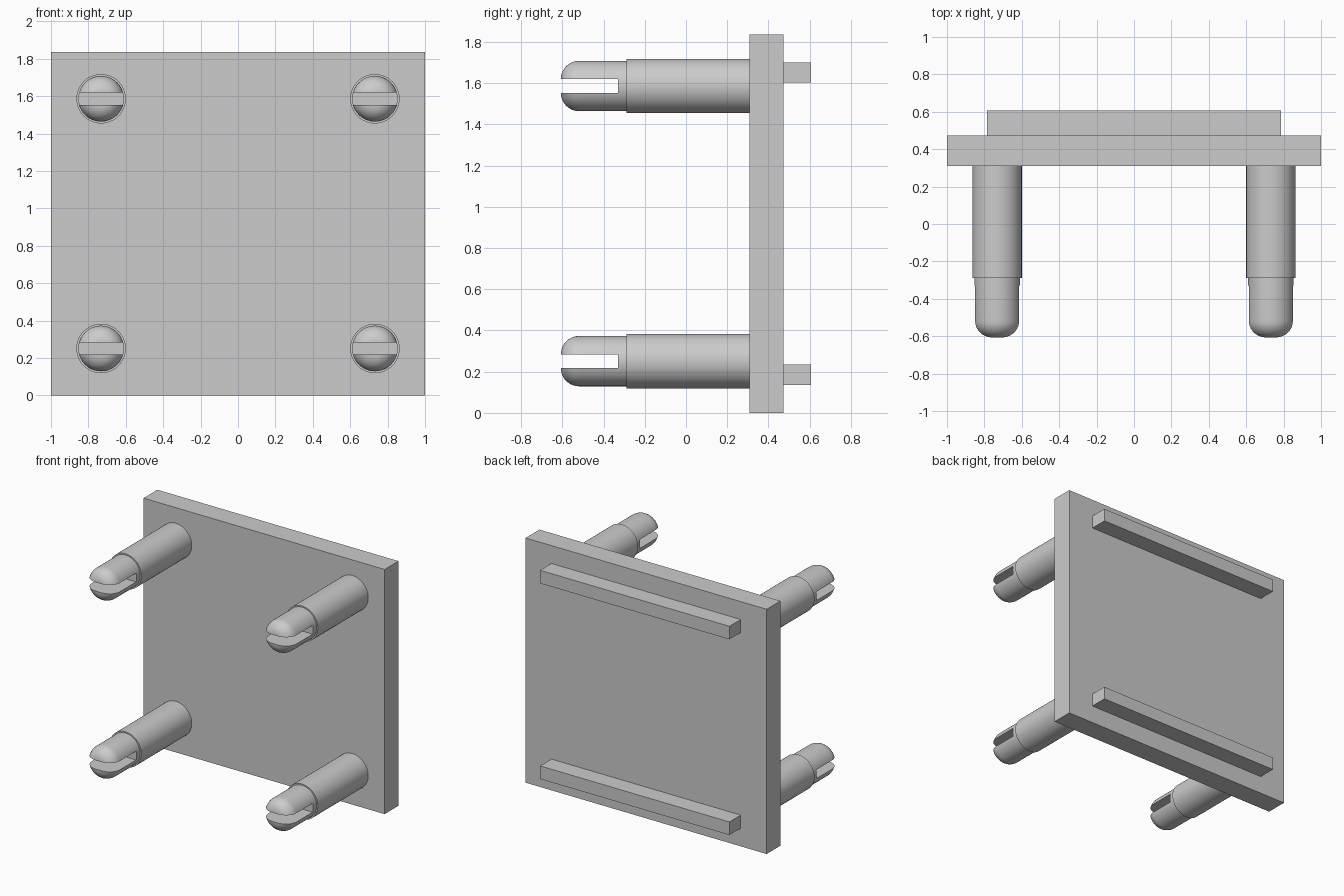
import bpy, bmesh, math
from mathutils import Matrix, Vector

cube = bpy.data.objects.get("Cube")
if cube:
    bpy.data.objects.remove(cube, do_unlink=True)

grey = bpy.data.materials.new("plain grey")
grey.use_nodes = True
grey.diffuse_color = (0.6, 0.6, 0.6, 1)
grey.node_tree.nodes["Principled BSDF"].inputs["Base Color"].default_value = grey.diffuse_color


def add_object(name, bm):
    mesh = bpy.data.meshes.new(name)
    bmesh.ops.recalc_face_normals(bm, faces=bm.faces)
    bm.to_mesh(mesh)
    bm.free()
    mesh.materials.append(grey)
    obj = bpy.data.objects.new(name, mesh)
    bpy.context.collection.objects.link(obj)
    return obj


def box(name, low, high):
    low, high = Vector(low), Vector(high)
    bm = bmesh.new()
    bmesh.ops.create_cube(bm, size=1, matrix=Matrix.Translation((low + high) / 2)
                          @ Matrix.Diagonal((*(high - low), 1)))
    return add_object(name, bm)


def lathe(name, profile, steps=48):
    """Spin (radius, y) points around the y axis."""
    bm = bmesh.new()
    verts = [bm.verts.new((r, y, 0)) for r, y in profile]
    edges = [bm.edges.new(pair) for pair in zip(verts, verts[1:])]
    bmesh.ops.spin(bm, geom=verts + edges, cent=(0, 0, 0), axis=(0, 1, 0),
                   angle=math.tau, steps=steps)
    bmesh.ops.remove_doubles(bm, verts=bm.verts, dist=0.0001)
    return add_object(name, bm)


# Plate and the two rails on its back
BACK, FRONT = 0.473, 0.309
box("plate", (-1, FRONT, 0), (1, BACK, 1.835))
for name, z in (("lower_rail", 0.136), ("upper_rail", 1.603)):
    box(name, (-0.785, BACK, z), (0.785, 0.607, z + 0.098))

# Stepped peg with a rounded tip
BODY, NECK, TIP, ROUND = 0.132, 0.122, -0.607, 0.088
profile = [(0, FRONT), (BODY, FRONT), (BODY, -0.288), (NECK, -0.288)]
for i in range(11):
    a = math.pi / 2 * i / 10
    profile.append((NECK - ROUND + ROUND * math.cos(a), TIP + ROUND - ROUND * math.sin(a)))
profile.append((0, TIP))
peg = lathe("peg", profile)

# Slot sawn through the tip
cutter = box("slot_cutter", (-0.2, -0.7, -0.033), (0.2, -0.329, 0.033))
cutter.hide_render = True
cut = peg.modifiers.new("slot", 'BOOLEAN')
cut.operation, cut.solver, cut.object = 'DIFFERENCE', 'EXACT', cutter
bpy.ops.object.select_all(action='DESELECT')
bpy.context.view_layer.objects.active = peg
peg.select_set(True)
bpy.ops.object.modifier_apply(modifier=cut.name)
bpy.data.objects.remove(cutter, do_unlink=True)
bpy.ops.object.shade_smooth_by_angle(angle=math.radians(30))

# Four pegs sharing one mesh
for level, z in (("lower", 0.251), ("upper", 1.586)):
    for side, x in (("right", -0.732), ("left", 0.732)):
        copy = bpy.data.objects.new(f"{level}_{side}_peg", peg.data)
        copy.location = (x, 0, z)
        bpy.context.collection.objects.link(copy)
bpy.data.objects.remove(peg, do_unlink=True)
